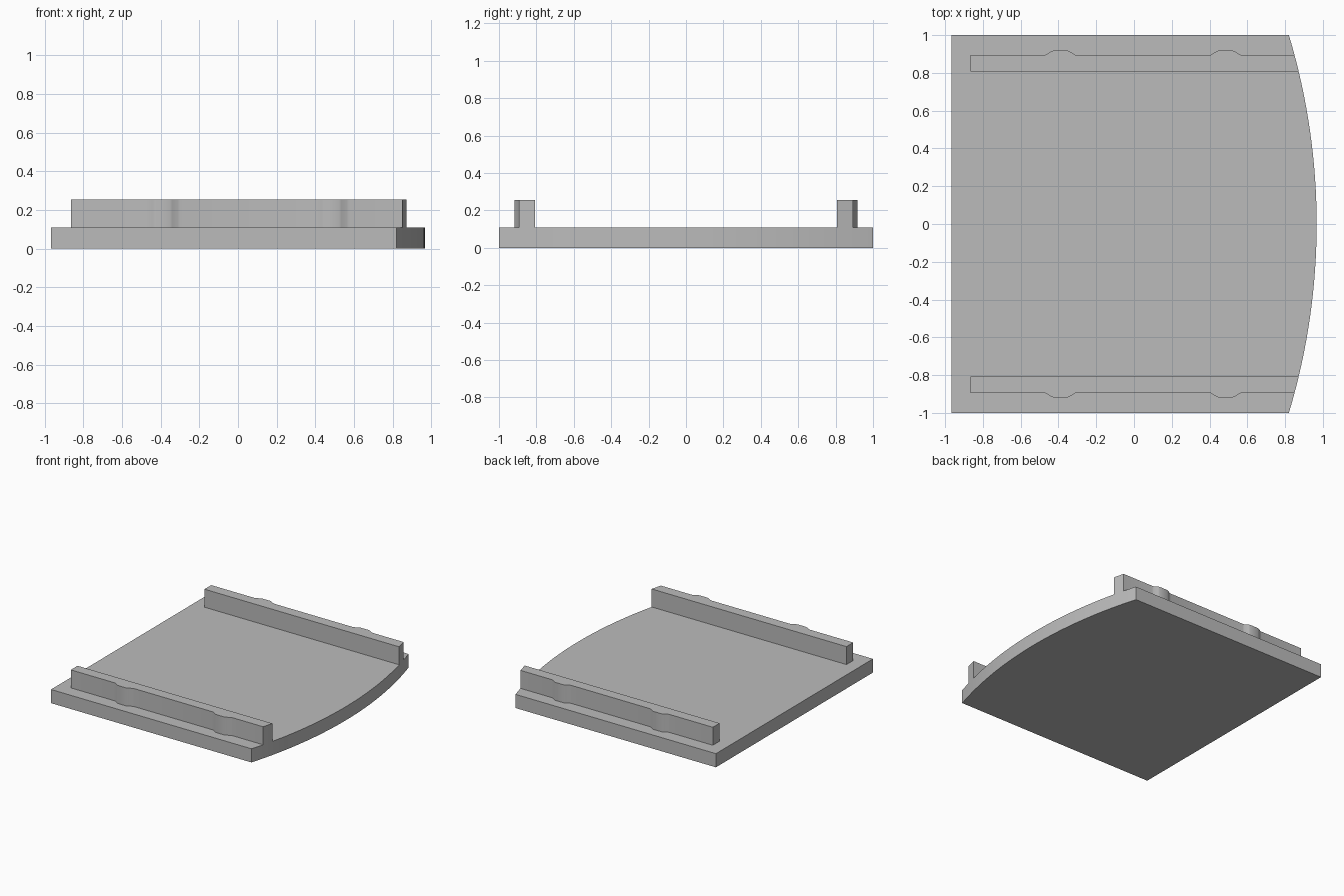
import bpy
import bmesh
import math

if "Cube" in bpy.data.objects:
    bpy.data.objects.remove(bpy.data.objects["Cube"], do_unlink=True)

BACK_X, NOSE_X, CORNER_X = -0.967, 0.967, 0.82
DECK_TOP, RAIL_TOP = 0.11, 0.255
RAIL_IN, RAIL_OUT, BUMP_OUT = 0.808, 0.894, 0.918
SAG = NOSE_X - CORNER_X
RADIUS = (1 + SAG * SAG) / (2 * SAG)

grey = bpy.data.materials.new("plain grey")
grey.use_nodes = True
colour = (0.5, 0.5, 0.5, 1)
grey.diffuse_color = colour
grey.node_tree.nodes["Principled BSDF"].inputs["Base Color"].default_value = colour


def edge_x(y):
    """X of the bowed edge at a given y."""
    return NOSE_X - RADIUS + math.sqrt(RADIUS * RADIUS - y * y)


def extrude_outline(name, outline, bottom, top):
    """Solid prism with the given outline."""
    bm = bmesh.new()
    base = bm.faces.new([bm.verts.new((x, y, bottom)) for x, y in outline])
    grown = bmesh.ops.extrude_face_region(bm, geom=[base])["geom"]
    verts = [v for v in grown if isinstance(v, bmesh.types.BMVert)]
    bmesh.ops.translate(bm, verts=verts, vec=(0, 0, top - bottom))
    bmesh.ops.recalc_face_normals(bm, faces=bm.faces)
    mesh = bpy.data.meshes.new(name)
    bm.to_mesh(mesh)
    bm.free()
    mesh.materials.append(grey)
    obj = bpy.data.objects.new(name, mesh)
    bpy.context.collection.objects.link(obj)
    bpy.ops.object.select_all(action="DESELECT")
    obj.select_set(True)
    bpy.context.view_layer.objects.active = obj
    bpy.ops.object.shade_smooth_by_angle(angle=math.radians(30))


# Deck slab with one bowed edge
STEPS = 32
bow = [(edge_x(y), y) for y in (-1 + 2 * i / STEPS for i in range(STEPS + 1))]
extrude_outline("deck", [(BACK_X, -1)] + bow + [(BACK_X, 1)], 0, DECK_TOP)

# Rail outline: straight inside, two soft swellings outside, end trimmed to the bow
rail = [(-0.865, RAIL_IN), (-0.865, RAIL_OUT)]
for centre in (-0.39, 0.485):
    for dx, rise in ((-0.09, 0), (-0.078, 0.08), (-0.05, 0.8), (-0.038, 1),
                     (0.038, 1), (0.05, 0.8), (0.078, 0.08), (0.09, 0)):
        rail.append((centre + dx, RAIL_OUT + rise * (BUMP_OUT - RAIL_OUT)))
for i in range(4):
    y = RAIL_OUT + (RAIL_IN - RAIL_OUT) * i / 3
    rail.append((edge_x(y), y))

for name, side in (("back_rail", 1), ("front_rail", -1)):
    extrude_outline(name, [(x, side * y) for x, y in rail], DECK_TOP, RAIL_TOP)
